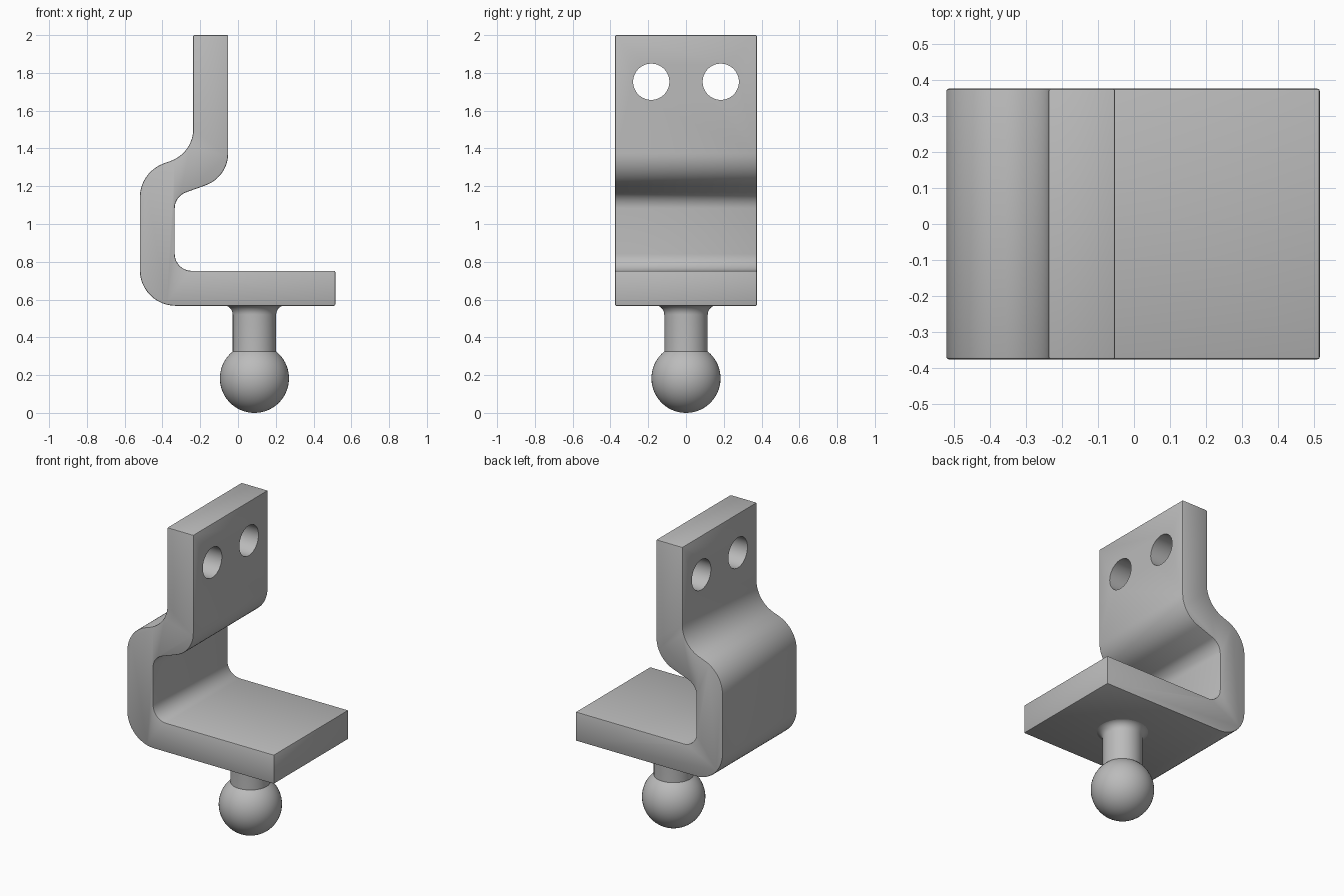
import bpy, bmesh, math
from mathutils import Vector, Matrix

cube = bpy.data.objects.get("Cube")
if cube:
    bpy.data.objects.remove(cube, do_unlink=True)

steel = bpy.data.materials.new("brushed grey")
steel.use_nodes = True
GREY = (0.5, 0.5, 0.5, 1)
steel.diffuse_color = GREY
steel.node_tree.nodes["Principled BSDF"].inputs["Base Color"].default_value = GREY


def make_object(name, bm):
    bmesh.ops.recalc_face_normals(bm, faces=bm.faces)
    mesh = bpy.data.meshes.new(name)
    bm.to_mesh(mesh)
    bm.free()
    mesh.materials.append(steel)
    obj = bpy.data.objects.new(name, mesh)
    bpy.context.collection.objects.link(obj)
    return obj


def smooth(obj):
    bpy.ops.object.select_all(action="DESELECT")
    obj.select_set(True)
    bpy.context.view_layer.objects.active = obj
    bpy.ops.object.shade_smooth_by_angle(angle=math.radians(35))


def fillet(prev, corner, nxt, radius, steps=12):
    """Points of a tangent arc that rounds one profile corner."""
    c = Vector(corner)
    if radius == 0:
        return [c]
    a, b = (Vector(prev) - c).normalized(), (Vector(nxt) - c).normalized()
    half = a.angle(b) / 2
    centre = c + (a + b).normalized() * radius / math.sin(half)
    start = c + a * radius / math.tan(half) - centre
    end = c + b * radius / math.tan(half) - centre
    sweep = start.angle(end)
    return [centre + (start * math.sin(sweep * (1 - i / steps))
                      + end * math.sin(sweep * i / steps)) / math.sin(sweep)
            for i in range(steps + 1)]


# Bent plate: side profile corners (x, z, fillet radius), extruded across y
HALF_WIDTH = 0.375
corners = [
    (0.515, 0.567, 0), (0.515, 0.752, 0), (-0.335, 0.752, 0.09),
    (-0.335, 1.146, 0.09), (-0.052, 1.248, 0.18), (-0.052, 2.0, 0),
    (-0.237, 2.0, 0), (-0.237, 1.377, 0.18), (-0.52, 1.275, 0.193),
    (-0.52, 0.567, 0.19),
]
outline = []
for i, (x, z, r) in enumerate(corners):
    outline += fillet(corners[i - 1][:2], (x, z), corners[(i + 1) % len(corners)][:2], r)
bm = bmesh.new()
face = bm.faces.new([bm.verts.new((p.x, -HALF_WIDTH, p.y)) for p in outline])
side = bmesh.ops.extrude_face_region(bm, geom=[face])
bmesh.ops.translate(bm, vec=(0, 2 * HALF_WIDTH, 0),
                    verts=[v for v in side["geom"] if isinstance(v, bmesh.types.BMVert)])
# Slightly eased sharp edges
sharp = [e for e in bm.edges if e.calc_face_angle(0) > math.radians(40)]
bmesh.ops.bevel(bm, geom=sharp, offset=0.006, segments=2, profile=0.5, affect="EDGES")
bracket = make_object("bent_bracket", bm)

# Two bolt holes through the upright
bm = bmesh.new()
for y in (-0.184, 0.184):
    bmesh.ops.create_cone(bm, cap_ends=True, segments=48, radius1=0.096, radius2=0.096, depth=0.6,
                          matrix=Matrix.Translation((-0.145, y, 1.753))
                          @ Matrix.Rotation(math.pi / 2, 4, "Y"))
cutter = make_object("hole_cutter", bm)
cut = bracket.modifiers.new("bolt_holes", "BOOLEAN")
cut.object = cutter
cut.solver = "EXACT"
bpy.context.view_layer.objects.active = bracket
bpy.ops.object.modifier_apply(modifier=cut.name)
bpy.data.objects.remove(cutter, do_unlink=True)
smooth(bracket)

# Ball stud: ball, neck and flared fillet turned as one profile
BALL, NECK, FLARE, TOP = 0.183, 0.115, 0.05, 0.57
join = math.pi - math.asin(NECK / BALL)
turned = [(BALL * math.sin(join * i / 24), BALL - BALL * math.cos(join * i / 24))
          for i in range(25)]
for i in range(9):
    t = math.pi / 2 * i / 8
    turned.append((NECK + FLARE * (1 - math.cos(t)), TOP - FLARE + FLARE * math.sin(t)))
turned.append((0, TOP))
bm = bmesh.new()
verts = [bm.verts.new((r, 0, z)) for r, z in turned]
edges = [bm.edges.new(pair) for pair in zip(verts, verts[1:])]
bmesh.ops.spin(bm, geom=verts + edges, cent=(0, 0, 0), axis=(0, 0, 1),
               angle=2 * math.pi, steps=48)
bmesh.ops.remove_doubles(bm, verts=bm.verts, dist=0.0005)
stud = make_object("ball_stud", bm)
stud.location.x = 0.087
smooth(stud)
